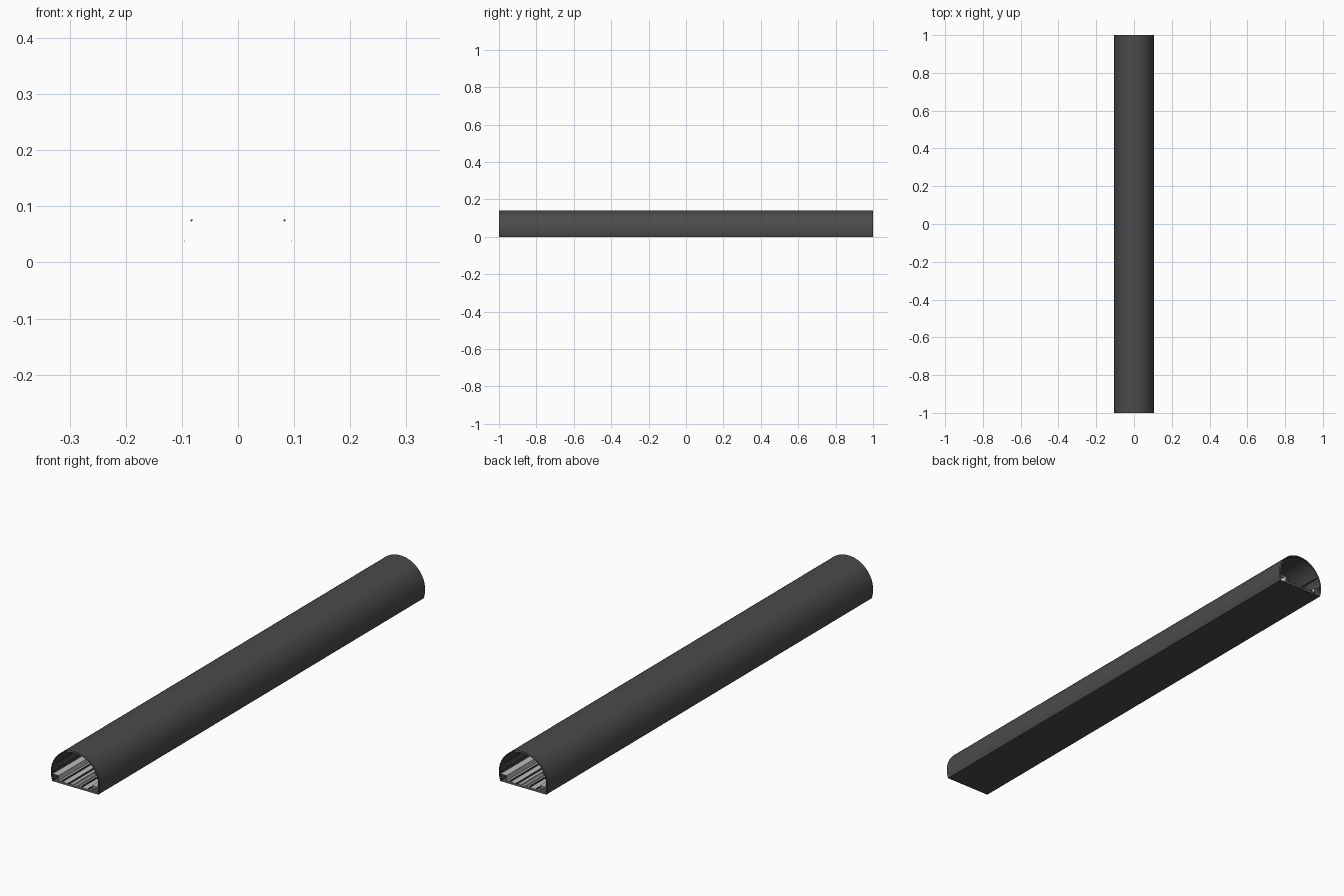
import bpy, math

if "Cube" in bpy.data.objects:
    bpy.data.objects.remove(bpy.data.objects["Cube"])

def material(name, v):
    m = bpy.data.materials.new(name)
    m.diffuse_color = (v, v, v, 1)
    m.use_nodes = True
    m.node_tree.nodes["Principled BSDF"].inputs["Base Color"].default_value = m.diffuse_color
    return m

dark = material("dark_concrete", 0.07)
light = material("light_concrete", 0.5)

def extrude(name, pts, mat, closed=False, caps=False, smooth=False):
    """Sweep an x-z profile along the whole length."""
    n = len(pts)
    verts = [(x, y, z) for y in (-1, 1) for x, z in pts]
    faces = [(i, (i + 1) % n, n + (i + 1) % n, n + i) for i in range(n if closed else n - 1)]
    if caps:
        faces += [tuple(range(n))[::-1], tuple(range(n, 2 * n))]
    me = bpy.data.meshes.new(name)
    me.from_pydata(verts, [], faces)
    me.materials.append(mat)
    ob = bpy.data.objects.new(name, me)
    bpy.context.collection.objects.link(ob)
    if smooth:
        bpy.context.view_layer.objects.active = ob
        ob.select_set(True)
        bpy.ops.object.shade_smooth_by_angle(angle=math.radians(35))
        ob.select_set(False)
    return ob

def arc(r, z0, cz=0.035, n=40):
    a = math.asin((z0 - cz) / r)
    return [(r * math.cos(a + (math.pi - 2 * a) * i / n),
             cz + r * math.sin(a + (math.pi - 2 * a) * i / n)) for i in range(n + 1)]

def mirror(pts):
    return [(-x, z) for x, z in reversed(pts)]

def circle(cx, cz, r, n=8):
    return [(cx + r * math.cos(2 * math.pi * i / n), cz + r * math.sin(2 * math.pi * i / n)) for i in range(n)]

# Tunnel lining: outer and inner skins, open at both ends
extrude("tunnel_lining", arc(0.105, 0.0)[::-1], dark, smooth=True)
extrude("inner_lining", arc(0.099, 0.006), dark, smooth=True)

# Underside and stepped track bed with side walkways
extrude("floor_underside", [(0.099, 0), (-0.099, 0)], dark)
half = [(0.004, 0.006), (0.004, 0.003), (0.012, 0.003), (0.012, 0.008), (0.072, 0.008), (0.072, 0.028), (0.098, 0.028)]
extrude("track_bed", mirror(half) + half, light)

# Rails for two tracks
for i, x in enumerate((-0.057, -0.026, 0.026, 0.057)):
    extrude("rail_%d" % i, [(x + 0.002, 0.008), (x + 0.002, 0.013), (x - 0.002, 0.013), (x - 0.002, 0.008)], dark)

# Wall mounted cables
for s in (-1, 1):
    extrude("cable_upper", circle(s * 0.083, 0.075, 0.002), dark, True, True, True)
    extrude("cable_lower", circle(s * 0.096, 0.038, 0.0008, 6), dark, True, True, True)
